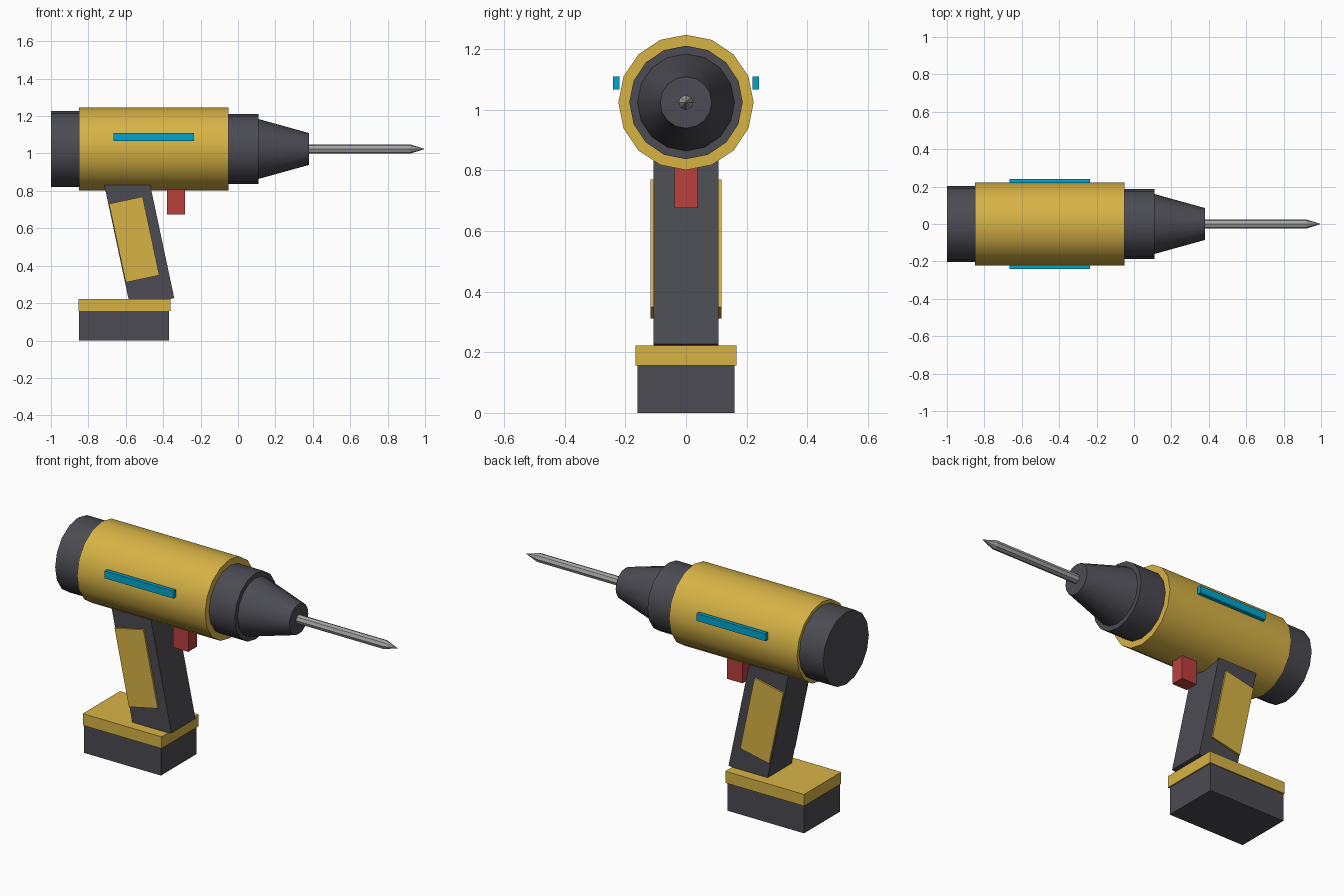
import bpy, math
from mathutils import Vector

cube = bpy.data.objects.get("Cube")
if cube:
    bpy.data.objects.remove(cube, do_unlink=True)


def material(name, rgb):
    m = bpy.data.materials.new(name)
    m.use_nodes = True
    m.diffuse_color = (*rgb, 1)
    m.node_tree.nodes["Principled BSDF"].inputs["Base Color"].default_value = (*rgb, 1)
    return m


YELLOW = material("yellow", (0.68, 0.45, 0.06))
GREY = material("dark grey", (0.07, 0.07, 0.085))
RED = material("red", (0.5, 0.05, 0.045))
BLUE = material("bright blue", (0.0, 0.38, 0.62))
METAL = material("steel", (0.38, 0.38, 0.38))

AXIS_Z = 1.024
LEAN = math.radians(-12)


def finish(name, mat):
    ob = bpy.context.object
    ob.name = name
    ob.data.materials.append(mat)
    return ob


def box(name, mat, centre, size, lean=0):
    bpy.ops.mesh.primitive_cube_add(size=1, location=centre, rotation=(0, lean, 0))
    ob = finish(name, mat)
    ob.scale = size
    return ob


def barrel(name, mat, x0, x1, r0, r1, sides=16):
    """Tapered round part lying along x."""
    bpy.ops.mesh.primitive_cone_add(
        vertices=sides, radius1=r0, radius2=r1, depth=x1 - x0,
        location=((x0 + x1) / 2, 0, AXIS_Z), rotation=(0, math.pi / 2, 0))
    ob = finish(name, mat)
    bpy.ops.object.shade_smooth_by_angle(angle=math.radians(35))
    return ob


# Motor housing, chuck and bit
barrel("rear_cap", GREY, -1, -0.85, 0.204, 0.204)
barrel("motor_housing", YELLOW, -0.85, -0.05, 0.223, 0.223)
barrel("chuck_collar", GREY, -0.05, 0.11, 0.187, 0.187)
barrel("chuck_nose", GREY, 0.11, 0.38, 0.16, 0.085)
barrel("bit_shaft", METAL, 0.38, 0.92, 0.025, 0.025, 8)
barrel("bit_tip", METAL, 0.92, 1.0, 0.025, 0, 8)

# Leaning handle, with its top inside the housing
box("handle", GREY, (-0.531, 0, 0.544), (0.24, 0.214, 0.7), LEAN)

# Grip panels and side strips
for side, y in (("right", -1), ("left", 1)):
    box(side + "_grip_panel", YELLOW, (-0.555, y * 0.112, 0.54), (0.184, 0.01, 0.43), LEAN)
    box(side + "_strip", BLUE, (-0.45, y * 0.23, 1.088), (0.43, 0.022, 0.042))

# Trigger and battery
box("trigger", RED, (-0.332, 0, 0.76), (0.096, 0.076, 0.17))
box("battery_plate", YELLOW, (-0.608, 0, 0.19), (0.492, 0.332, 0.066))
box("battery", GREY, (-0.61, 0, 0.079), (0.48, 0.32, 0.158))
